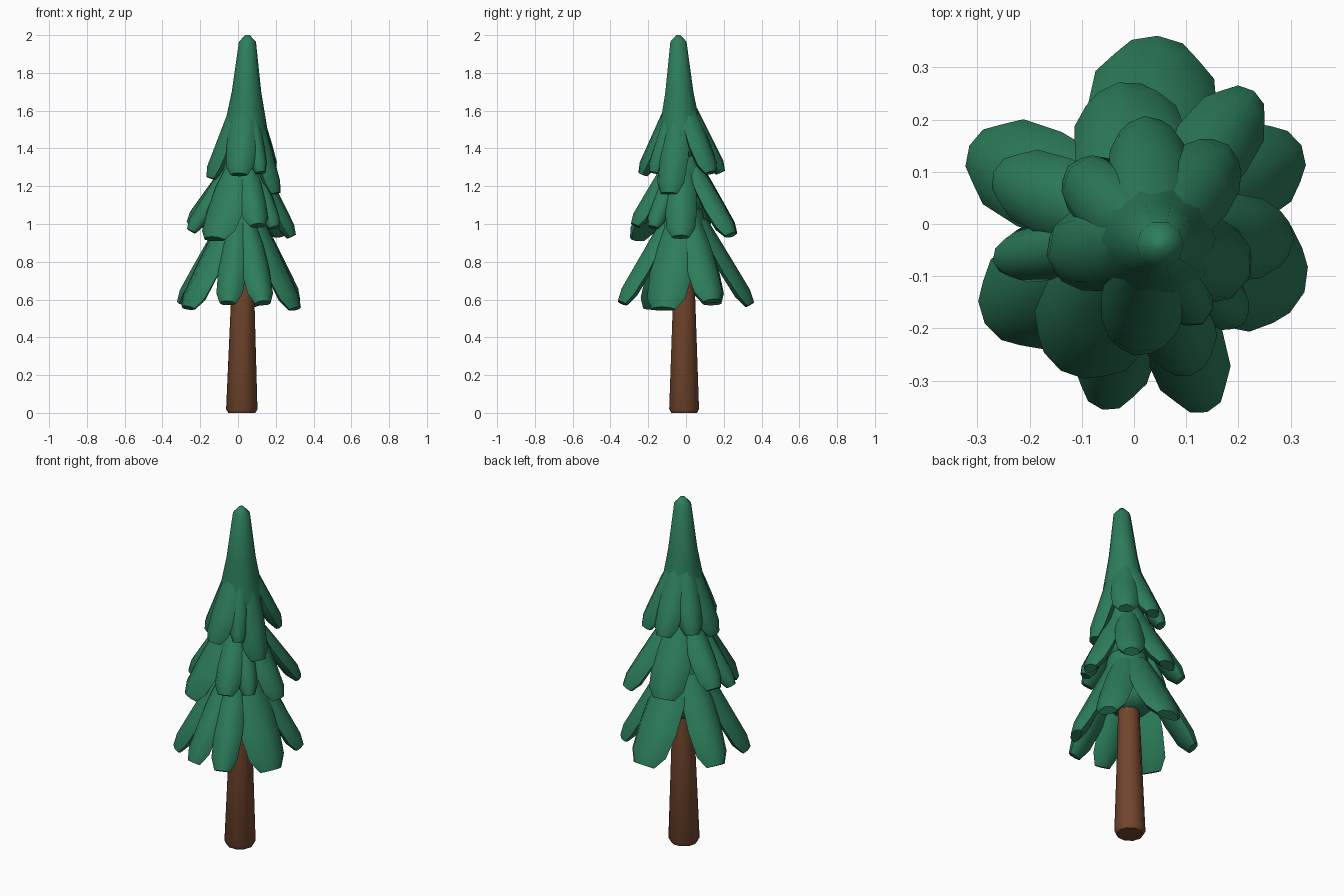
import bpy, bmesh, math
from mathutils import Vector

if "Cube" in bpy.data.objects:
    bpy.data.objects.remove(bpy.data.objects["Cube"])


def material(name, rgb):
    m = bpy.data.materials.new(name)
    m.diffuse_color = (*rgb, 1)
    m.use_nodes = True
    m.node_tree.nodes["Principled BSDF"].inputs["Base Color"].default_value = m.diffuse_color
    return m


GREEN = material("pine green", (0.026, 0.205, 0.104))
BROWN = material("bark brown", (0.165, 0.060, 0.026))


def loft(bm, rings):
    """Skin a list of equal-sized rings of points and cap both ends."""
    loops = [[bm.verts.new(p) for p in r] for r in rings]
    n = len(loops[0])
    for a, b in zip(loops, loops[1:]):
        for i in range(n):
            bm.faces.new((a[i], a[(i + 1) % n], b[(i + 1) % n], b[i]))
    bm.faces.new(loops[0][::-1])
    bm.faces.new(loops[-1])


def round_rings(profile, sides):
    """Rings from (x, y, z, radius) rows."""
    return [[Vector((x + r * math.cos(i * math.tau / sides),
                     y + r * math.sin(i * math.tau / sides), z))
             for i in range(sides)] for x, y, z, r in profile]


def frond(bm, root, top_r, top_z, tip):
    """Flattened, drooping branch: wide where it joins the core, blunt tip."""
    x, y, z, half_w = tip
    out = Vector((x - root[0], y - root[1], 0))
    reach = out.length - 0.022
    out.normalize()
    side = Vector((-out.y, out.x, 0))
    a = Vector((root[0], root[1], top_z)) + out * top_r
    b = Vector((root[0], root[1], z + 0.022)) + out * reach
    along = (b - a).normalized()
    normal = side.cross(along)
    if normal.dot(out) < 0:
        normal = -normal
    rings = []
    for t, w, h in ((0, 0.6, 0.022), (0.3, 0.98, 0.036), (0.6, 1.05, 0.043),
                    (0.87, 0.95, 0.043), (1.0, 0.58, 0.026)):
        c = a.lerp(b, t) - out * 0.01 * math.sin(math.pi * t)
        ring = []
        for k in range(8):
            u = math.cos(k * math.tau / 8)
            v = math.sin(k * math.tau / 8)
            # edges curl inwards so neighbouring fronds form a skirt
            ring.append(c + side * u * half_w * w
                        + normal * (v * h - 0.25 * half_w * w * u * u * (1 - 0.4 * t)))
        rings.append(ring)
    loft(bm, rings)


def finish(bm, name, mat, angle):
    bmesh.ops.recalc_face_normals(bm, faces=bm.faces[:])
    me = bpy.data.meshes.new(name)
    bm.to_mesh(me)
    bm.free()
    me.materials.append(mat)
    ob = bpy.data.objects.new(name, me)
    bpy.context.collection.objects.link(ob)
    bpy.ops.object.select_all(action='DESELECT')
    ob.select_set(True)
    bpy.context.view_layer.objects.active = ob
    bpy.ops.object.shade_smooth_by_angle(angle=math.radians(angle))


# Trunk
bm = bmesh.new()
loft(bm, round_rings([(0.02, -0.01, 0, 0.072), (0.02, -0.01, 0.02, 0.083),
                      (0.025, -0.01, 0.6, 0.062), (0.03, -0.015, 1.0, 0.05)], 10))
finish(bm, "trunk", BROWN, 50)

# Foliage tiers: core rows, frond start (radius, height), frond tips (x, y, z, half width)
tiers = {
    "lower_foliage": (
        [(0.02, -0.01, 0.75, 0.08), (0.02, -0.01, 0.81, 0.145),
         (0.03, -0.015, 1.0, 0.125), (0.03, -0.02, 1.2, 0.08)], 0.10, 1.02,
        [(0.045, 0.36, 0.55, 0.12), (0.32, 0.15, 0.57, 0.09),
         (0.325, -0.13, 0.53, 0.115), (0.14, -0.36, 0.56, 0.075),
         (-0.06, -0.355, 0.56, 0.075), (-0.285, -0.19, 0.535, 0.105),
         (-0.315, 0.15, 0.56, 0.095)]),
    "middle_foliage": (
        [(0.03, -0.02, 1.05, 0.09), (0.03, -0.02, 1.12, 0.135),
         (0.035, -0.02, 1.3, 0.11), (0.04, -0.03, 1.45, 0.07)], 0.085, 1.31,
        [(-0.03, 0.27, 0.92, 0.105), (0.23, 0.255, 0.92, 0.075),
         (0.305, -0.03, 0.91, 0.08), (0.21, -0.19, 0.96, 0.055),
         (0.11, -0.29, 0.97, 0.072), (-0.14, -0.28, 0.90, 0.11),
         (-0.27, -0.07, 0.94, 0.055), (-0.27, 0.10, 0.98, 0.075)]),
    "top_foliage": (
        [(0.04, -0.03, 1.33, 0.07), (0.04, -0.03, 1.39, 0.125),
         (0.04, -0.03, 1.5, 0.116), (0.045, -0.035, 1.7, 0.078),
         (0.05, -0.04, 1.965, 0.045), (0.05, -0.04, 2.0, 0.012)], 0.055, 1.63,
        [(0.02, 0.205, 1.25, 0.075), (0.18, 0.15, 1.25, 0.075),
         (0.22, -0.10, 1.14, 0.08), (0.13, -0.19, 1.25, 0.05),
         (0.0, -0.25, 1.24, 0.078), (-0.165, -0.06, 1.22, 0.08),
         (-0.125, 0.11, 1.26, 0.068)]),
}
for name, (core, top_r, top_z, tips) in tiers.items():
    bm = bmesh.new()
    loft(bm, round_rings(core, 10))
    for tip in tips:
        frond(bm, core[0], top_r, top_z, tip)
    finish(bm, name, GREEN, 60)
